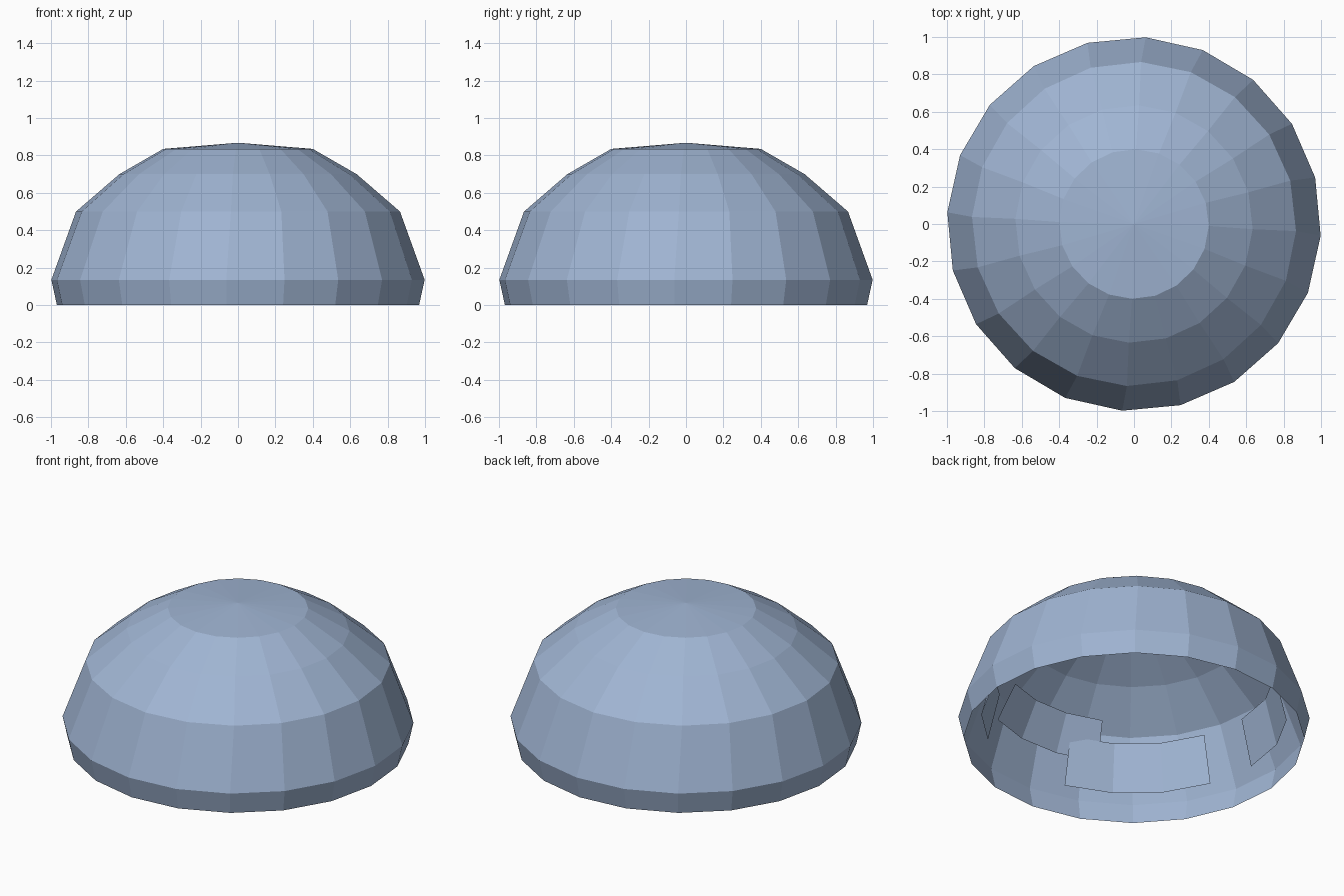
import bpy, bmesh, math

if "Cube" in bpy.data.objects:
    bpy.data.objects.remove(bpy.data.objects["Cube"])

mat = bpy.data.materials.new("pale_slate_blue")
mat.diffuse_color = (0.35, 0.46, 0.65, 1)
mat.use_nodes = True
mat.node_tree.nodes["Principled BSDF"].inputs["Base Color"].default_value = mat.diffuse_color
SIDES = 20


def finish(bm, name):
    mesh = bpy.data.meshes.new(name)
    bm.to_mesh(mesh)
    bm.free()
    mesh.materials.append(mat)
    ob = bpy.data.objects.new(name, mesh)
    bpy.context.collection.objects.link(ob)


def polar(bm, r, deg, z):
    a = math.radians(deg)
    return bm.verts.new((r * math.cos(a), r * math.sin(a), z))


# open faceted dome shell: radius, height, twist of each ring
bm = bmesh.new()
profile = [(0.97, 0.0, -3.6), (1.0, 0.135, -3.6), (0.867, 0.5, -2.5),
           (0.635, 0.7, -2.5), (0.4, 0.835, -1.5)]
rings = [[polar(bm, r, t + 360 * i / SIDES, z) for i in range(SIDES)]
         for r, z, t in profile]
for low, high in zip(rings, rings[1:]):
    for i in range(SIDES):
        j = (i + 1) % SIDES
        bm.faces.new((low[i], low[j], high[j], high[i]))
apex = bm.verts.new((0, 0, 0.868))
for i in range(SIDES):
    bm.faces.new((rings[-1][i], rings[-1][(i + 1) % SIDES], apex))
finish(bm, "dome_shell")


# curved panels floating just inside the wall
def panel(name, start, end, low, high):
    bm = bmesh.new()
    cols = []
    for k in range(4):
        a = start + (end - start) * k / 3
        cols.append([polar(bm, r, a, z) for r, z in (low, high)])
    for p, q in zip(cols, cols[1:]):
        bm.faces.new((p[0], p[1], q[1], q[0]))
    finish(bm, name)


LOWER = ((0.87, 0.135), (0.80, 0.42))
UPPER = ((0.85, 0.32), (0.74, 0.53))
for n, start in enumerate((200, 123, 46, 303)):
    panel(f"lower_panel_{n}", start, start + 57, *LOWER)
for n, start in enumerate((244, 88)):
    panel(f"upper_panel_{n}", start, start + 52, *UPPER)
